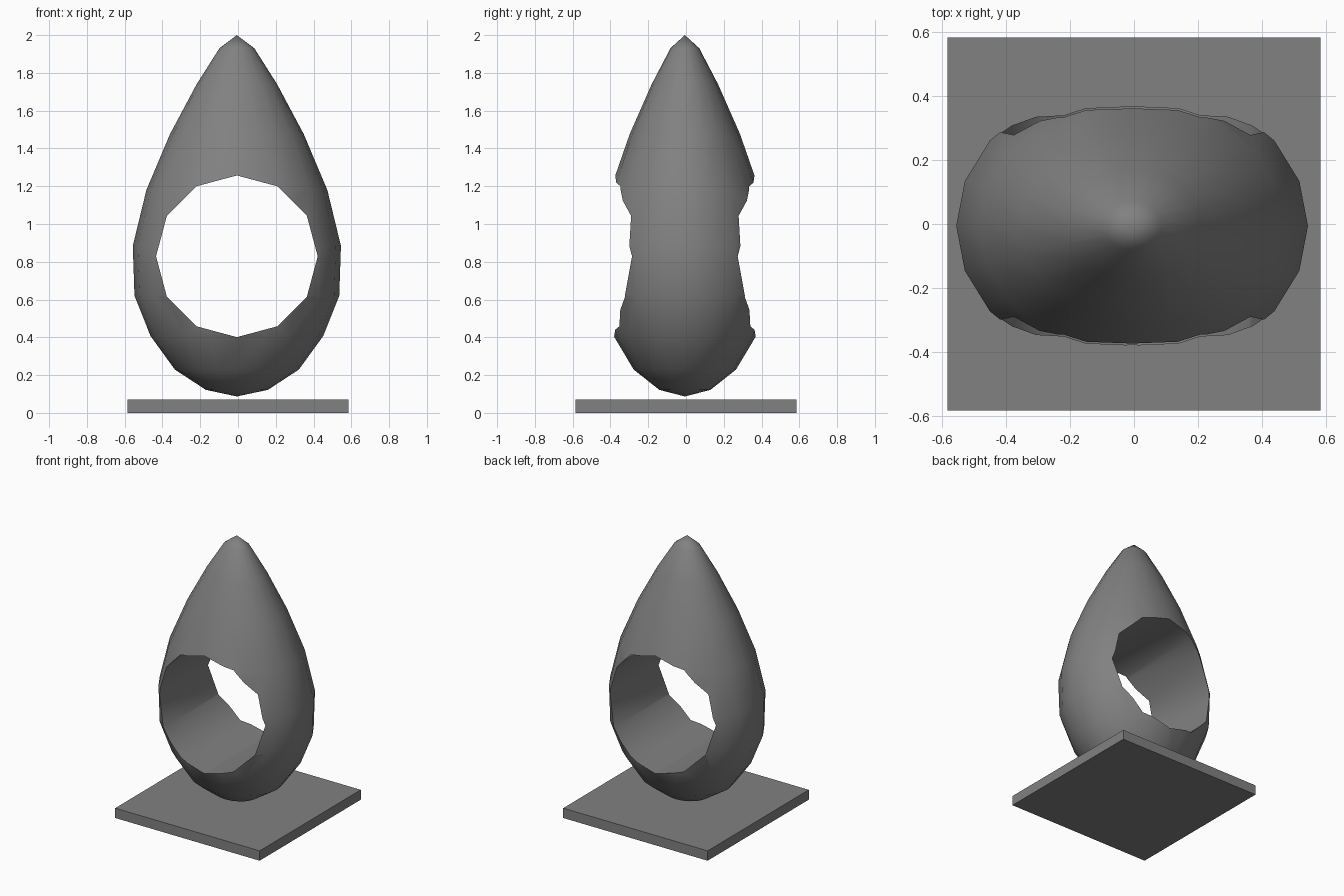
import bpy
import bmesh
import math
from mathutils import Matrix

cube = bpy.data.objects.get("Cube")
if cube:
    bpy.data.objects.remove(cube, do_unlink=True)

# One grey for everything
grey = bpy.data.materials.new("stone grey")
grey.use_nodes = True
colour = (0.22, 0.22, 0.22, 1.0)
grey.diffuse_color = colour
grey.node_tree.nodes["Principled BSDF"].inputs["Base Color"].default_value = colour


def make_object(name, bm):
    bmesh.ops.recalc_face_normals(bm, faces=bm.faces)
    mesh = bpy.data.meshes.new(name)
    bm.to_mesh(mesh)
    bm.free()
    mesh.materials.append(grey)
    obj = bpy.data.objects.new(name, mesh)
    bpy.context.collection.objects.link(obj)
    return obj


def activate(obj):
    bpy.ops.object.select_all(action='DESELECT')
    obj.select_set(True)
    bpy.context.view_layer.objects.active = obj


# Square base slab
SLAB, THICK = 1.168, 0.072
bm = bmesh.new()
bmesh.ops.create_cube(bm, size=1, matrix=Matrix.Translation((0, 0, THICK / 2))
                      @ Matrix.Diagonal((SLAB, SLAB, THICK, 1)))
make_object("base_slab", bm)

# Teardrop body: rings of an oval cross-section between two poles
OFFSET, DEPTH, SIDES = -0.006, 0.825, 20
profile = [(0.164, 0.122), (0.328, 0.229), (0.457, 0.407), (0.542, 0.62),
           (0.551, 0.884), (0.479, 1.18), (0.354, 1.476), (0.213, 1.74),
           (0.092, 1.931)]
bm = bmesh.new()
rings = []
for radius, z in profile:
    ring = []
    for i in range(SIDES):
        a = math.tau * i / SIDES
        ring.append(bm.verts.new((OFFSET + radius * math.cos(a),
                                  OFFSET + DEPTH * radius * math.sin(a), z)))
    rings.append(ring)
bottom = bm.verts.new((OFFSET, OFFSET, 0.087))
top = bm.verts.new((OFFSET, OFFSET, 2.0))
for i in range(SIDES):
    j = (i + 1) % SIDES
    bm.faces.new((bottom, rings[0][j], rings[0][i]))
    bm.faces.new((top, rings[-1][i], rings[-1][j]))
    for low, high in zip(rings, rings[1:]):
        bm.faces.new((low[i], low[j], high[j], high[i]))
body = make_object("teardrop_body", bm)

# Twelve-sided hole straight through, front to back
bm = bmesh.new()
bmesh.ops.create_cone(bm, cap_ends=True, segments=12, radius1=0.428, radius2=0.428, depth=2,
                      matrix=Matrix.Translation((OFFSET, 0, 0.829))
                      @ Matrix.Rotation(math.pi / 2, 4, 'X'))
cutter = make_object("hole_cutter", bm)
cutter.hide_render = True

cut = body.modifiers.new("hole", 'BOOLEAN')
cut.operation = 'DIFFERENCE'
cut.solver = 'EXACT'
cut.object = cutter
activate(body)
bpy.ops.object.modifier_apply(modifier=cut.name)
bpy.data.objects.remove(cutter, do_unlink=True)

# Smooth skin and hole wall, sharp rim
activate(body)
bpy.ops.object.shade_smooth_by_angle(angle=math.radians(40))
